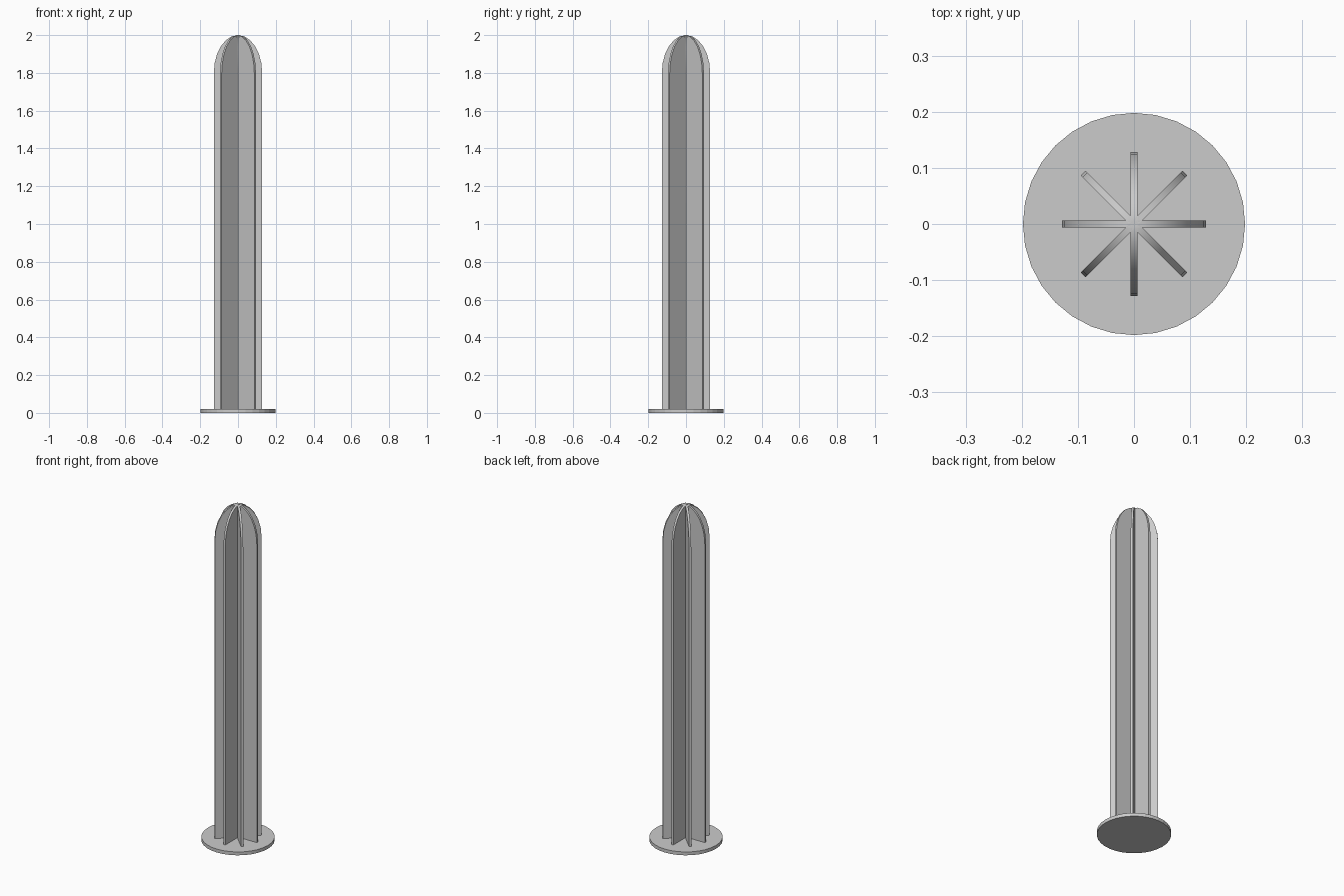
import bpy, bmesh
from math import sin, cos, pi
from mathutils import Matrix

if "Cube" in bpy.data.objects:
    bpy.data.objects.remove(bpy.data.objects["Cube"])

R, T = 0.128, 0.0125        # fin reach and thickness
SHOULDER, TOP = 1.8, 2.0    # where the rounded tip starts and ends
BASE_H = 0.02

# round base plate
bpy.ops.mesh.primitive_cylinder_add(vertices=32, radius=0.198, depth=BASE_H,
                                    location=(0, 0, BASE_H / 2))
bpy.context.object.name = "base_plate"


def fin_plate(name, angle):
    """Upright plate with an elliptical tip, crossing the centre axis."""
    steps = 12
    pts = [(-R, BASE_H), (R, BASE_H)]
    pts += [(R * cos(pi * i / steps), SHOULDER + (TOP - SHOULDER) * sin(pi * i / steps))
            for i in range(steps + 1)]
    bm = bmesh.new()
    face = bm.faces.new([bm.verts.new((x, -T / 2, z)) for x, z in pts])
    new = bmesh.ops.extrude_face_region(bm, geom=[face])["geom"]
    bmesh.ops.translate(bm, vec=(0, T, 0),
                        verts=[v for v in new if isinstance(v, bmesh.types.BMVert)])
    bmesh.ops.recalc_face_normals(bm, faces=bm.faces)
    bm.transform(Matrix.Rotation(angle, 4, 'Z'))
    mesh = bpy.data.meshes.new(name)
    bm.to_mesh(mesh)
    bm.free()
    obj = bpy.data.objects.new(name, mesh)
    bpy.context.collection.objects.link(obj)
    # smooth rounded tip, sharp plate edges
    bpy.ops.object.select_all(action='DESELECT')
    obj.select_set(True)
    bpy.context.view_layer.objects.active = obj
    bpy.ops.object.shade_smooth_by_angle(angle=pi / 6)


# four crossing plates make eight fins
for i in range(4):
    fin_plate(f"fin_plate_{i + 1}", i * pi / 4)
